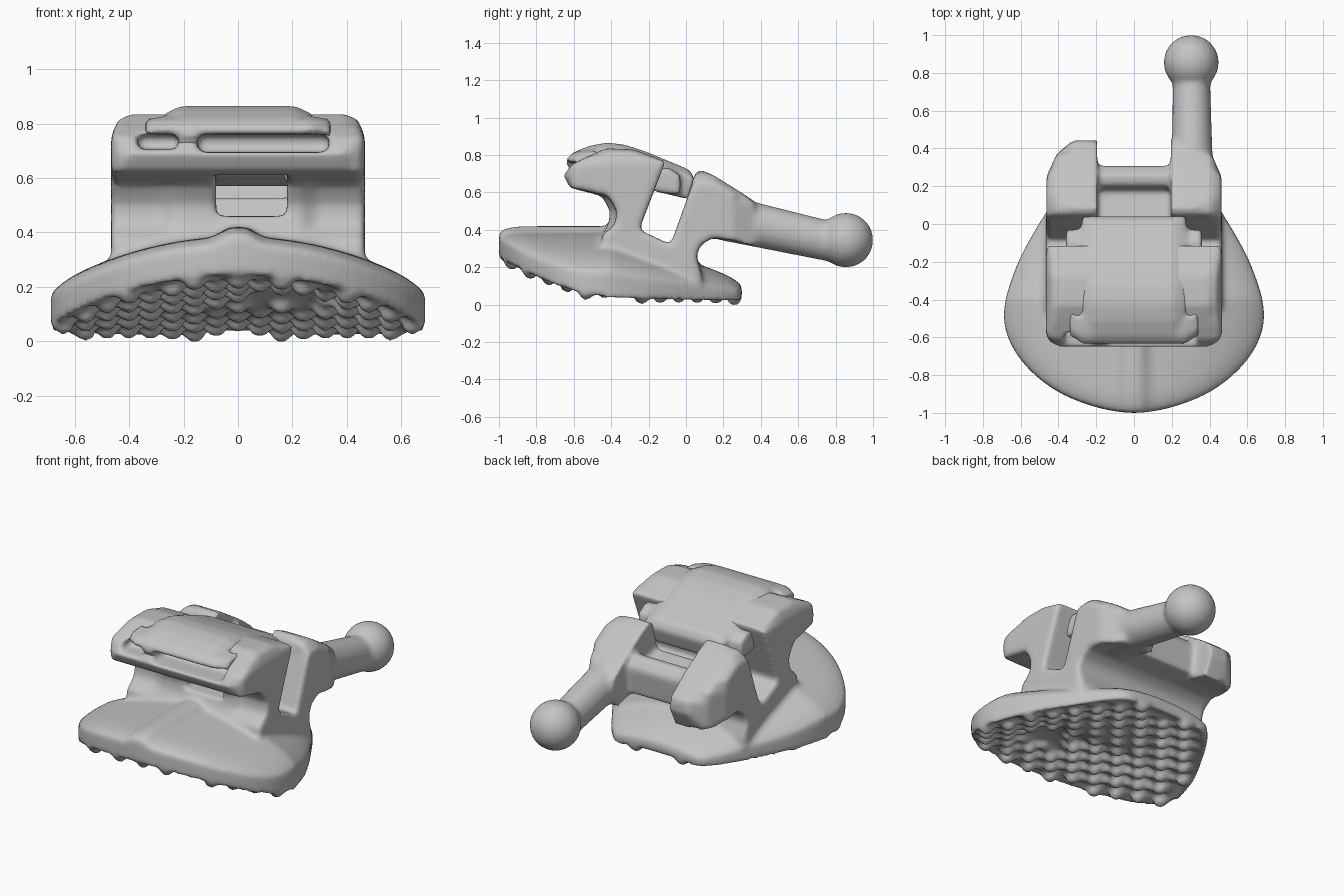
import bpy, bmesh, math
from mathutils import Vector, Matrix

if "Cube" in bpy.data.objects:
    bpy.data.objects.remove(bpy.data.objects["Cube"])

steel = bpy.data.materials.new("satin_grey")
steel.use_nodes = True
GREY = (0.55, 0.55, 0.55, 1)
steel.diffuse_color = GREY
steel.node_tree.nodes["Principled BSDF"].inputs["Base Color"].default_value = GREY


def finish(name, bm):
    bmesh.ops.recalc_face_normals(bm, faces=bm.faces[:])
    mesh = bpy.data.meshes.new(name)
    bm.to_mesh(mesh)
    bm.free()
    mesh.materials.append(steel)
    obj = bpy.data.objects.new(name, mesh)
    bpy.context.collection.objects.link(obj)
    return obj


def skin(bm, rings):
    """Bridge a row of vertex rings and cap both ends."""
    n = len(rings[0])
    for a, b in zip(rings, rings[1:]):
        for i in range(n):
            bm.faces.new((a[i], a[(i + 1) % n], b[(i + 1) % n], b[i]))
    bm.faces.new(rings[0])
    bm.faces.new(rings[-1])


def loft(bm, stations):
    """Skin (y, z) profiles placed along x."""
    skin(bm, [[bm.verts.new((x, y, z)) for y, z in pts] for x, pts in stations])


def mirrored(stations):
    """Repeat stations on the other side of x = 0."""
    return [(-x, p) for x, p in reversed(stations)] + stations


def box(bm, lo, hi):
    lo, hi = Vector(lo), Vector(hi)
    m = Matrix.Translation((lo + hi) / 2) @ Matrix.Diagonal((*(hi - lo), 1))
    bmesh.ops.create_cube(bm, size=1, matrix=m)


def mould(obj, cutter, steps, voxel=0.013):
    """Fuse overlapping pieces, cut openings and round every edge."""
    fuse = obj.modifiers.new("fuse", 'REMESH')
    cut = obj.modifiers.new("cut", 'BOOLEAN')
    cut.operation, cut.object, cut.solver = 'DIFFERENCE', cutter, 'EXACT'
    refuse = obj.modifiers.new("refuse", 'REMESH')
    for m in (fuse, refuse):
        m.mode, m.voxel_size = 'VOXEL', voxel
    soft = obj.modifiers.new("soften", 'SMOOTH')
    soft.factor, soft.iterations = 0.5, steps
    bpy.ops.object.select_all(action='DESELECT')
    obj.select_set(True)
    bpy.context.view_layer.objects.active = obj
    for m in (fuse, cut, refuse, soft):
        bpy.ops.object.modifier_apply(modifier=m.name)
    bpy.ops.object.shade_smooth()


# ---- Base pad: saddle-curved plate with a centre rib and rounded rim
def pad_top(x, y, rim):
    rib = 0.035 * math.exp(-(x / 0.07) ** 4) if y < 0 else 0
    return 0.385 - 0.38 * x * x - 0.36 * max(0, y + 0.4) + rib - 0.03 * rim ** 14


def pad_hollow(x, y):
    return math.exp(-((x - 0.2) / 0.2) ** 2 - ((y + 0.55) / 0.2) ** 2)


def pad_bottom(x, y, rim):
    return 0.24 - 0.16 * (y + 1) - 0.25 * x * x + 0.03 * pad_hollow(x, y) + 0.035 * (1 - rim ** 6)


HALF = [(0, -1), (0.35, -0.915), (0.59, -0.73), (0.688, -0.5), (0.62, -0.22),
        (0.46, 0.07), (0.345, 0.235), (0.255, 0.292), (0, 0.298)]
loop = HALF + [(-x, y) for x, y in HALF[-2:0:-1]]
outline = []
for i in range(len(loop)):
    a, b, c, d = [Vector(loop[(i + k) % len(loop)]) for k in (-1, 0, 1, 2)]
    for s in range(8):
        t = s / 8
        outline.append(b + (c - a) * t / 2 + (a - 2.5 * b + 2 * c - d / 2) * t * t
                       + (1.5 * b - 1.5 * c + d / 2 - a / 2) * t ** 3)

bm = bmesh.new()
centre = Vector((0, -0.38))
RINGS = 18
shell = []
for height, order in ((pad_bottom, range(1, RINGS + 1)), (pad_top, range(RINGS, 0, -1))):
    for r in order:
        ring = [centre + (p - centre) * r / RINGS for p in outline]
        shell.append([bm.verts.new((p.x, p.y, height(p.x, p.y, r / RINGS))) for p in ring])
skin(bm, shell)


# ---- Retention texture: staggered pegs joined by low scalloped ridges
def rim_gap(x, y):
    p = Vector((x, y)) - centre
    q = min(outline, key=lambda o: (o - centre).angle(p, 0))
    return (q - centre).length - p.length


for row in range(13):
    y = -0.93 + 0.099 * row
    for col in range(-5, 6):
        x = 0.16 * col + 0.08 * (row % 2)
        if rim_gap(x, y) < 0.04 or pad_hollow(x, y) > 0.5:
            continue
        peg = Matrix.Translation((x, y, pad_bottom(x, y, 0.88) - 0.018))
        bmesh.ops.create_icosphere(bm, subdivisions=2, radius=0.042, matrix=peg)
        for side in (-1, 1):
            rx, ry = x + side * 0.06, y + 0.03
            if rim_gap(rx, ry) > 0.06:
                m = Matrix.Translation((rx, ry, pad_bottom(rx, ry, 0.88) + 0.008))
                m = m @ Matrix.Rotation(side * 0.5, 4, 'Z') @ Matrix.Diagonal((2, 0.8, 1, 1))
                bmesh.ops.create_icosphere(bm, subdivisions=2, radius=0.032, matrix=m)
for v in bm.verts:
    v.co.z = max(v.co.z, -0.004)

# ---- Front column with its wings and the slot floor
column = [(-0.46, 0.2), (-0.45, 0.37), (-0.415, 0.43), (-0.405, 0.5), (-0.45, 0.58), (-0.62, 0.625),
          (-0.655, 0.69), (-0.61, 0.75), (-0.53, 0.79), (-0.43, 0.835), (-0.28, 0.83),
          (-0.11, 0.765), (-0.25, 0.40), (-0.09, 0.325), (0.07, 0.33), (0.055, 0.26),
          (0.09, 0.15), (0.08, 0.09), (-0.3, 0.12)]
column_side = [(y + 0.035 if y < -0.4 and 0.4 < z < 0.6 else y, z) for y, z in column]
column_edge = [(max(y, -0.63), min(z, 0.815)) for y, z in column_side]
column_end = [(max(min(y, 0.06), -0.59), min(z, 0.755)) for y, z in column_side]
loft(bm, mirrored([(0.23, column), (0.29, column_side), (0.39, column_side),
                   (0.44, column_edge), (0.466, column_end)]))

# ---- Rear wings, rounded off at their outer back corners
wing = [(-0.09, 0.3), (0.025, 0.62), (0.045, 0.70), (0.08, 0.72), (0.15, 0.69), (0.31, 0.59),
        (0.38, 0.54), (0.44, 0.49), (0.445, 0.42), (0.39, 0.31), (0.25, 0.345), (0.14, 0.355),
        (0.08, 0.32), (0.055, 0.26), (0.08, 0.1), (-0.1, 0.1)]
wing_mid = [(min(y, 0.37), min(z, 0.705)) for y, z in wing]
wing_end = [(min(y, 0.25), min(z, 0.65)) for y, z in wing]
for side in (-1, 1):
    loft(bm, [(side * x, p) for x, p in
              ((0.195, wing), (0.32, wing), (0.41, wing_mid), (0.464, wing_end))])

# ---- Low bridge between the rear wings
bridge = [(-0.09, 0.3), (0.0, 0.53), (0.18, 0.49), (0.2, 0.58), (0.26, 0.59), (0.31, 0.53),
          (0.29, 0.36), (0.14, 0.355), (0.08, 0.32), (0.055, 0.26), (0.08, 0.1), (-0.1, 0.1)]
loft(bm, [(-0.25, bridge), (0.25, bridge)])

# ---- Arm and ball tip
start, end = Vector((0.31, 0.2, 0.465)), Vector((0.303, 0.85, 0.32))
axis = end - start
turn = axis.to_track_quat('Z', 'Y').to_matrix().to_4x4()
arm = Matrix.Translation((start + end) / 2) @ Matrix.Diagonal((0.92, 1, 1, 1)) @ turn
bmesh.ops.create_cone(bm, cap_ends=True, segments=32, radius1=0.122, radius2=0.105,
                      depth=axis.length, matrix=arm)
bmesh.ops.create_uvsphere(bm, u_segments=40, v_segments=24, radius=0.146,
                          matrix=Matrix.Translation((0.303, 0.855, 0.345)))
body = finish("bracket_body", bm)

# ---- Openings: window through the column and the slits under the door lip
bm = bmesh.new()
box(bm, (-0.08, -0.55, 0.46), (0.18, -0.18, 0.64))
box(bm, (-0.15, -0.8, 0.695), (0.335, -0.5, 0.76))
box(bm, (-0.37, -0.8, 0.705), (-0.22, -0.53, 0.76))
cutter = finish("opening_cutter", bm)
cutter.hide_render = True
mould(body, cutter, 8)

# ---- Sliding door over the slot, with a front lip and side shoulders
bm = bmesh.new()
door = [(-0.60, 0.68), (-0.64, 0.76), (-0.59, 0.82), (-0.51, 0.85), (-0.42, 0.866),
        (-0.33, 0.855), (-0.22, 0.82), (0.02, 0.72), (0.045, 0.67), (0.01, 0.565),
        (-0.14, 0.60), (-0.3, 0.68)]
door_end = [(y, z - 0.03 if z > 0.7 else z) for y, z in door]
loft(bm, mirrored([(0.21, door), (0.275, door_end)]))
lip = [(-0.62, 0.755), (-0.64, 0.78), (-0.6, 0.815), (-0.5, 0.83), (-0.5, 0.755)]
lip_end = [(y + 0.04, z - 0.01) for y, z in lip]
loft(bm, mirrored([(0.27, lip), (0.34, lip_end)]))
shoulder = [(-0.4, 0.72), (-0.09, 0.73), (-0.03, 0.69), (-0.03, 0.59), (-0.15, 0.60)]
loft(bm, mirrored([(0.36, shoulder)]))
mould(finish("sliding_door", bm), cutter, 6)
bpy.data.objects.remove(cutter)
